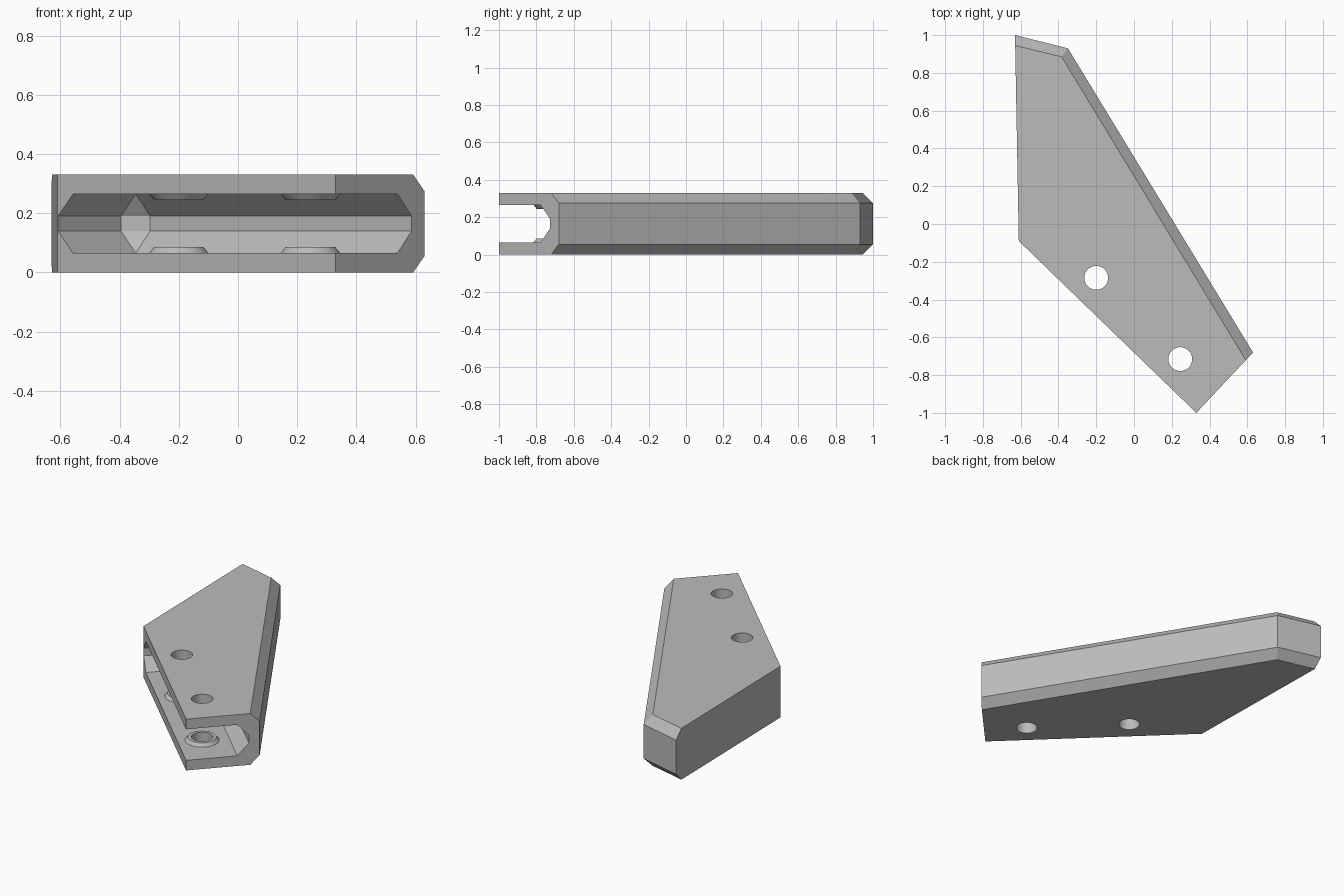
import bpy
import bmesh
from math import radians
from mathutils import Vector

cube = bpy.data.objects.get("Cube")
if cube:
    bpy.data.objects.remove(cube, do_unlink=True)

HEIGHT, BEVEL, WALL = 0.33, 0.055, 0.065
MID = HEIGHT / 2

grey = bpy.data.materials.new("mid grey")
grey.use_nodes = True
colour = (0.5, 0.5, 0.5, 1)
grey.diffuse_color = colour
grey.node_tree.nodes["Principled BSDF"].inputs["Base Color"].default_value = colour


def finish(name, bm):
    bmesh.ops.dissolve_limit(bm, angle_limit=radians(0.5), verts=bm.verts, edges=bm.edges)
    bmesh.ops.recalc_face_normals(bm, faces=bm.faces)
    mesh = bpy.data.meshes.new(name)
    bm.to_mesh(mesh)
    bm.free()
    mesh.materials.append(grey)
    obj = bpy.data.objects.new(name, mesh)
    bpy.context.collection.objects.link(obj)
    return obj


def hull(name, points):
    bm = bmesh.new()
    for p in points:
        bm.verts.new(p)
    bmesh.ops.convex_hull(bm, input=bm.verts)
    return finish(name, bm)


def cone(name, centre, z0, z1, r0, r1):
    bm = bmesh.new()
    bmesh.ops.create_cone(bm, cap_ends=True, segments=48, radius1=r0, radius2=r1, depth=z1 - z0)
    bmesh.ops.translate(bm, verts=bm.verts, vec=(*centre, (z0 + z1) / 2))
    return finish(name, bm)


def combine(target, tool, operation):
    tool.hide_render = True
    mod = target.modifiers.new(operation.lower(), "BOOLEAN")
    mod.operation, mod.solver, mod.object = operation, "EXACT", tool
    bpy.context.view_layer.objects.active = target
    bpy.ops.object.modifier_apply(modifier=mod.name)
    bpy.data.objects.remove(tool, do_unlink=True)


# Wedge-shaped block, chamfered along its back and long slanted edges
E, D = Vector((-0.61, -0.09)), Vector((0.33, -1.0))
full = [E, D, (0.63, -0.68), (-0.35, 0.93), (-0.63, 1.0)]
inset = [E, D, (0.592, -0.721), (-0.383, 0.885), (-0.629, 0.945)]
levels = [(inset, 0), (full, BEVEL), (full, HEIGHT - BEVEL), (inset, HEIGHT)]
body = hull("blade_holder_body", [(*p, z) for ring, z in levels for p in ring])

# Chamfered pocket, open along the mounting edge and the lower end
along = (D - E).normalized()
inward = Vector((-along.y, along.x))
depth, step = 0.305, 0.07
outer = [(0.073, depth), (1.7, depth), (1.7, -0.2), (0.073, -0.2)]
middle = [(0.003, depth), (0.073, depth + step), (1.7, depth + step), (1.7, -0.2), (0.003, -0.2)]
pocket = []
for ring, half in ((outer, MID - WALL), (middle, 0.025)):
    for u, v in ring:
        p = E + along * u + inward * v
        pocket += [(*p, MID - half), (*p, MID + half)]
combine(body, hull("pocket_cutter", pocket), "DIFFERENCE")

# Raised collars inside the pocket and through bolt holes
for centre in ((-0.2, -0.285), (0.245, -0.715)):
    low, high = WALL - 0.02, WALL + 0.02
    combine(body, cone("lower_collar", centre, low, high, 0.116, 0.084), "UNION")
    combine(body, cone("upper_collar", centre, HEIGHT - high, HEIGHT - low, 0.084, 0.116), "UNION")
    combine(body, cone("bolt_hole", centre, -0.1, HEIGHT + 0.1, 0.063, 0.063), "DIFFERENCE")

bpy.ops.object.select_all(action="DESELECT")
body.select_set(True)
bpy.context.view_layer.objects.active = body
bpy.ops.object.shade_smooth_by_angle(angle=radians(20))
